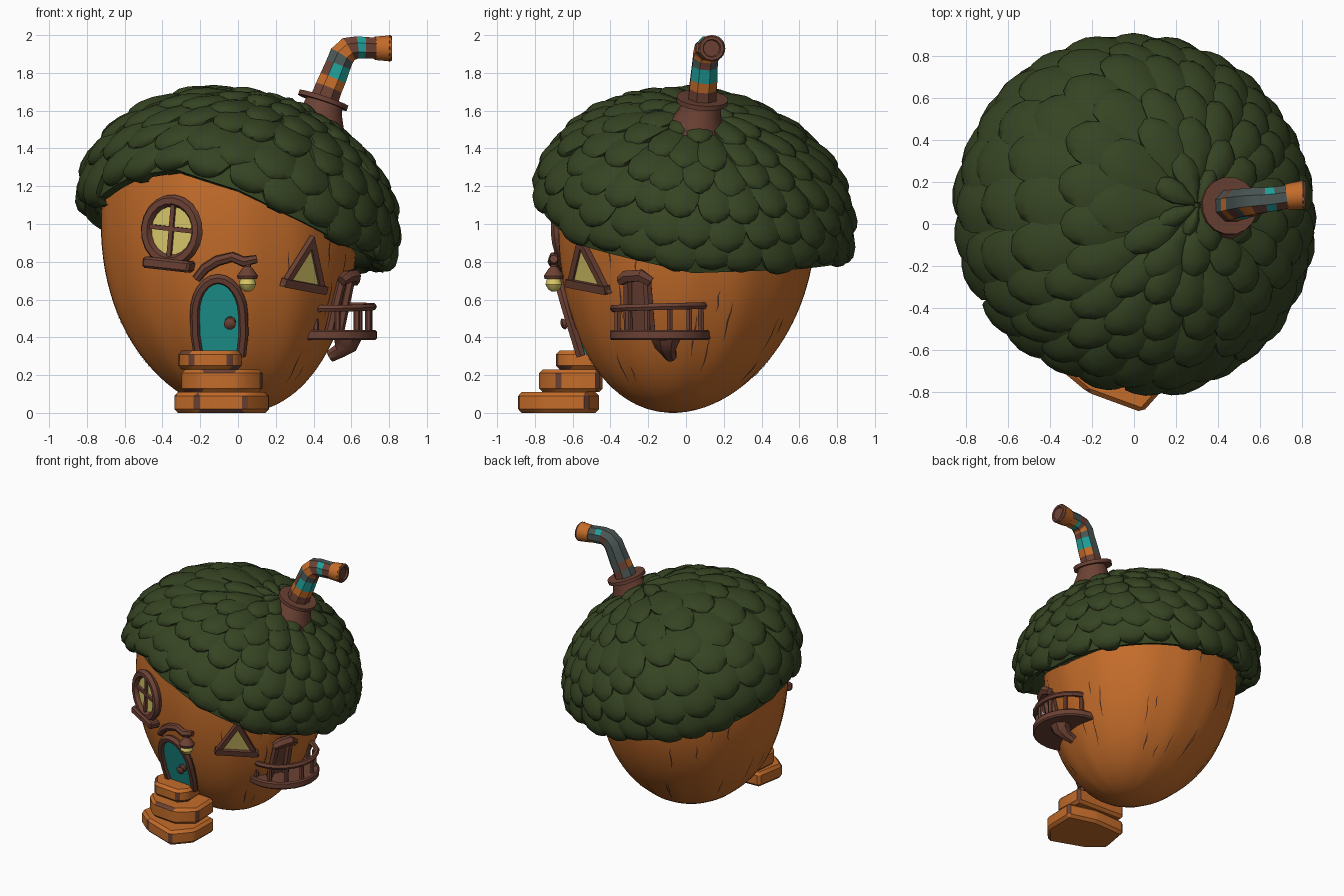
import bpy, bmesh, math, random
from mathutils import Vector, Matrix

if "Cube" in bpy.data.objects:
    bpy.data.objects.remove(bpy.data.objects["Cube"])
random.seed(4)
V, pi, cos, sin, rad = Vector, math.pi, math.cos, math.sin, math.radians

def material(name, *c):
    m = bpy.data.materials.new(name)
    m.diffuse_color = (*c, 1)
    m.use_nodes = True
    m.node_tree.nodes["Principled BSDF"].inputs["Base Color"].default_value = m.diffuse_color
    return m
ORANGE = material("acorn_orange", .55, .150, .023)
BROWN = material("wood_brown", .150, .053, .034)
DARK = material("dark_crack_brown", .085, .034, .022)
GREEN = material("leaf_green", .036, .057, .016)
TEAL = material("door_teal", .014, .35, .32)
YELLOW = material("window_yellow", .70, .58, .14)
SLATE = material("pipe_slate", .07, .095, .09)

def make(name, verts, faces, mats, idx=None, angle=40, bevel=0):
    me = bpy.data.meshes.new(name)
    me.from_pydata([tuple(v) for v in verts], [], faces)
    for m in mats if isinstance(mats, list) else [mats]:
        me.materials.append(m)
    if idx:
        me.polygons.foreach_set("material_index", idx)
    bm = bmesh.new()
    bm.from_mesh(me)
    bmesh.ops.recalc_face_normals(bm, faces=bm.faces)
    if bevel:
        r = bmesh.ops.bevel(bm, geom=bm.edges[:], offset=bevel, segments=1, affect='EDGES')
        if isinstance(mats, list):      # worn edges show the second colour
            for f in r["faces"]:
                f.material_index = int(random.random() < .25)
    for f in bm.faces:
        f.smooth = True
    bm.to_mesh(me)
    bm.free()
    me.set_sharp_from_angle(angle=rad(angle))
    ob = bpy.data.objects.new(name, me)
    bpy.context.scene.collection.objects.link(ob)
    return ob

def grid_faces(rows, cols, wrap, o=0):
    return [(o + i*cols + j, o + i*cols + (j+1) % cols, o + (i+1)*cols + (j+1) % cols, o + (i+1)*cols + j)
            for i in range(rows-1) for j in range(cols if wrap else cols-1)]

def sweep(name, pts, radii, mats, n=6, ref=(0, 1, 0), closed=False, rule=None):
    """Tube along points, with mitred corners."""
    pts, ref, k = [V(p) for p in pts], V(ref), len(pts)
    radii = radii if isinstance(radii, list) else [radii]*k
    vs = []
    for i, p in enumerate(pts):
        a = (p - pts[i-1]) if closed or i else pts[1] - p
        b = (pts[(i+1) % k] - p) if closed or i < k-1 else a
        a, b = a.normalized(), b.normalized()
        b = a if a.dot(b) < -.8 else b      # path turning back inside itself
        t = (a + b).normalized()
        e1 = (ref - t*ref.dot(t)).normalized()
        e2 = (t if i < k-1 or rule is None or a.x > 0 else -t).cross(e1) / max(.45, t.dot(a))
        for j in range(n):
            q = 2*pi*(j+.5)/n
            vs.append(p + radii[i]*(e1*cos(q) + e2*sin(q)))
    fs = grid_faces(k, n, True)
    if closed:
        fs += [((k-1)*n+j, (k-1)*n+(j+1) % n, (j+1) % n, j) for j in range(n)]
    else:
        fs += [tuple(range(n)), tuple(range((k-1)*n, k*n))]
    return make(name, vs, fs, mats, [rule(f//n, f % n) for f in range(len(fs))] if rule else None)

def plate(name, outline, M, z0, z1, mats, bevel=0):
    n = len(outline)
    vs = [M @ V((x, y, z)) for z in (z0, z1) for x, y in outline]
    fs = grid_faces(2, n, True) + [tuple(range(n)), tuple(range(n, 2*n))]
    return make(name, vs, fs, mats, angle=30, bevel=bevel)

# Rim height of the cap by compass direction
RIM = [(0, .74), (45, .76), (90, .80), (135, .90), (180, 1.07), (205, 1.14), (225, 1.25),
       (245, 1.29), (270, 1.18), (290, 1.04), (315, .88), (360, .74)]
def rim(phi):
    d = math.degrees(phi) % 360
    for (a, za), (b, zb) in zip(RIM, RIM[1:]):
        if d <= b:
            return za + (zb-za)*(d-a)/(b-a)

# Acorn body: lopsided half ellipsoid with shallow ridges
def body(a, z):
    r = .68*math.sqrt(max(0, 1-(1-z)**2))*(1 + .006*cos(13*a))
    return V((-.05+.06*(1-z)**3 + r*cos(a), .005-.075*(1-z)**2 + r*sin(a), z))
N, R = 78, 26
vs = [body(2*pi*j/N, .0005 + (rim(2*pi*j/N)+.09)*(i/(R-1))**1.6) for i in range(R) for j in range(N)]
make("acorn_body", vs, grid_faces(R, N, True) + [tuple(range(N))], ORANGE, angle=60)

def wall(a, z, roll=0):
    """Frame on the body: local x right, y up the wall, z outward."""
    p, e = body(a, z), .02
    u = (body(a, z+e) - body(a, z-e)).normalized()
    n = V((cos(a), sin(a), 0))
    n = (n - u*n.dot(u)).normalized()
    x = u.cross(n)
    return Matrix(((x.x, u.x, n.x, p.x), (x.y, u.y, n.y, p.y), (x.z, u.z, n.z, p.z), (0, 0, 0, 1))) \
        @ Matrix.Rotation(rad(roll), 4, 'Z')

# Cracks in the shell: thin slivers along the body
vs, fs = [], []
for c in range(30):
    a, z, L = random.uniform(0, 2*pi), random.uniform(.1, .8), random.uniform(.07, .22)
    w, o = random.uniform(.003, .006), len(vs)
    for i in range(5):
        M = wall(a + .008*sin(2*i+c), z + L*i/4)
        k = w*sin(pi*(i+.15)/4.3)
        vs += [M @ V((-k, 0, .003)), M @ V((k, 0, .003))]
    fs += grid_faces(5, 2, False, o)
make("shell_cracks", vs, fs, DARK)

# Cap: tilted ellipsoid; rows run from a crown point to the rim
A, B, C = .828, .625, V((0, .035, 1.04))
TILT = Matrix.Rotation(rad(15), 3, 'Y') @ Matrix.Rotation(rad(-10), 3, 'X')
INV = TILT.inverted()
def unit(d):
    q = INV @ d
    return V((q.x/A, q.y/A, q.z/B))
def rim_dir(phi):
    lo, hi, z = -1.3, 1.3, rim(phi)
    for _ in range(30):
        m = (lo+hi)/2
        q = unit(V((cos(phi)*cos(m), sin(phi)*cos(m), sin(m))))
        if C.z + sin(m)/q.length < z:
            lo = m
        else:
            hi = m
    return q.normalized()
CROWN = unit(V((.29, .05, .55))).normalized()
def cap(phi, t, off=0):
    d1 = rim_dir(phi)
    w = CROWN.angle(d1)
    d = (CROWN*sin((1-t)*w) + d1*sin(t*w))/sin(w)
    n = (TILT @ V((d.x/A, d.y/A, d.z/B))).normalized()
    return C + TILT @ V((d.x*A, d.y*A, d.z*B)) + n*off
rows = [(.005 + .995*i/12, 0) for i in range(13)] + [(1, -.06), (.94, -.12), (.85, -.14)]
vs = [cap(2*pi*j/72, t, o) for t, o in rows for j in range(72)]
make("cap_shell", vs, grid_faces(len(rows), 72, True) + [tuple(range(72))], GREEN)

# Overlapping puffy leaves, each a rounded patch with a skirt; the lowest row curls under
ROWS, vs, fs = 7, [], []
VV, UU = [0, .4, .62, .8, .92, 1, 1], [-1, -1, -.6, 0, .6, 1, 1]
PUFF = [.008, .03, .044, .05, .046, .032, -.03]
for k in range(1, ROWS+1):
    n = max(8, round(26*sin(min(pi/2, 1.75*k/ROWS))))
    for j in range(n):
        tip = (k + (random.uniform(-.22, .22) if k < ROWS else random.uniform(-.12, .2)))/ROWS
        mid, o, lift = 2*pi*(j + k % 2*.5 + random.uniform(-.12, .12))/n, len(vs), random.uniform(0, .008)
        for r, v in enumerate(VV):
            half = pi/n*1.22*(1 if v < .45 else math.sqrt(1-((v-.45)/.575)**2))
            for c, u in enumerate(UU):
                curl = (0, 0, 0, .004, .014, .03, .04)[r] if k == ROWS else 0
                off = -.03 if r == 6 or c in (0, 6) else PUFF[r] + lift - .02*u*u
                vs.append(cap(mid + u*half, max(.01, tip - 1.9/ROWS*(1-v)), off - curl))
        fs += grid_faces(7, 7, False, o)
make("cap_leaves", vs, fs, GREEN, angle=50)

# Chimney: flared base, flange, banded bent pipe and open end collar
sweep("chimney_base", [(.395, .045, 1.38), (.41, .048, 1.45), (.425, .06, 1.53), (.445, .08, 1.6), (.46, .09, 1.65)],
      [.18, .172, .14, .11, .098], BROWN, 16)
sweep("chimney_flange", [(.447, .085, 1.643), (.455, .087, 1.667)], .138, BROWN, 16)
bands = [1, 0, 2, 3, 0, 1, 2, 0, 2]
sweep("chimney_pipe", [(.45, .085, 1.64), (.48, .09, 1.72), (.502, .095, 1.77), (.53, .1, 1.84), (.55, .105, 1.89),
      (.585, .11, 1.925), (.63, .115, 1.935), (.67, .12, 1.933), (.74, .13, 1.93)],
      [.082, .078, .077, .073, .072, .068, .063, .062, .06], [ORANGE, BROWN, TEAL, SLATE], 8,
      rule=lambda i, j: 3 if j in (0, 1, 7) and random.random() < .7 else
      random.choice([bands[i]]*5 + [1]))
sweep("chimney_end", [(.725, .128, 1.93), (.805, .138, 1.93)], [.064, .071], [ORANGE], 12)
ring = [(.797, .137, 1.93 + .056*cos(2*pi*i/12)) for i in range(12)]
ring = [(.803, .137 + .056*sin(2*pi*i/12), z) for i, (x, y, z) in enumerate(ring)]
sweep("chimney_mouth_rim", ring, .015, BROWN, 6, (1, 0, 0), True)
sweep("chimney_mouth", [(.80, .137, 1.93), (.808, .138, 1.93)], .046, BROWN, 12)

# Door with arched frame and knob
M = wall(rad(-95.5), .515, -3)
arch = [(-.112, -.22), (-.127, -.1)] + [(-.127*cos(q), .01 + .195*sin(q)) for q in [pi*i/12 for i in range(13)]] \
    + [(.127, -.1), (.112, -.22)]
nrm = M.to_3x3() @ V((0, 0, 1))
plate("door", arch, M, -.05, .015, TEAL)
sweep("door_frame", [M @ V((x, y, .01)) for x, y in arch], .027, BROWN, 6, nrm)
sweep("door_knob", [M @ V((.06, -.03, z)) for z in (.01, .025, .035, .055, .067)], [.03, .03, .02, .032, .016],
      BROWN, 10, (0, 0, 1))

# Branch over the door with hanging lantern
sweep("door_branch", [(-.22, -.64, .71), (-.175, -.66, .765), (-.11, -.68, .805), (-.03, -.70, .825), (.03, -.705, .80),
      (.1, -.70, .815)], [.024, .027, .028, .026, .028, .022], BROWN, 7)
def spin(name, x, y, prof, mat):
    sweep(name, [(x, y, z) for z, r in prof], [r for z, r in prof], mat, 10)
spin("lantern_hat", .05, -.70, [(.82, .02), (.775, .018), (.765, .028), (.725, .056), (.708, .05)], BROWN)
spin("lantern_glass", .05, -.70, [(.71, .038), (.68, .046), (.655, .032), (.642, .012)], YELLOW)

# Round window with cross bars and sill
M = wall(rad(-115.7), .965, -6)
nrm = M.to_3x3() @ V((0, 0, 1))
circle = [(.15*cos(2*pi*i/20), .16*sin(2*pi*i/20)) for i in range(20)]
plate("round_window_glass", circle, M, -.05, .01, YELLOW)
sweep("round_window_frame", [M @ V((x, y, .012)) for x, y in circle], .031, BROWN, 6, nrm, True)
for name, pts in (("upright_bar", ((0, -.15), (0, .15))), ("cross_bar", ((-.15, .01), (.15, .01)))):
    sweep(name, [M @ V((x, y, .015)) for x, y in pts], .017, BROWN, 4, nrm)
plate("round_window_sill", [(-.14, -.21), (.13, -.21), (.14, -.15), (-.14, -.15)], M, -.04, .055, BROWN, .012)

# Triangular window
tri = [V((.383, -.55, .905)), V((.248, -.60, .69)), V((.437, -.42, .655))]
nrm = (tri[1]-tri[0]).cross(tri[2]-tri[0]).normalized()
nrm = nrm if nrm.y < 0 else -nrm
make("triangle_window_glass", [p + nrm*o for o in (-.05, .012) for p in tri],
     [(0, 1, 2), (3, 4, 5), (0, 1, 4, 3), (1, 2, 5, 4), (2, 0, 3, 5)], YELLOW)
sweep("triangle_window_frame", [p + nrm*.008 for p in tri], .024, BROWN, 4, nrm, True)
side = (tri[2]-tri[1])*.08
sweep("triangle_window_sill", [tri[1]-side+nrm*.012, tri[2]+side+nrm*.012], .031, BROWN, 4, nrm)

# Balcony: rounded floor, rail on posts, bracket below
M = Matrix.Translation((.48, -.14, 0)) @ Matrix.Rotation(rad(-17), 4, 'Z')
def arc(k, rx, ry):
    return [(rx*cos(q), ry*sin(q)) for q in [-pi/2 + pi*i/k for i in range(k+1)]]
plate("balcony_floor", [(-.12, -.25)] + arc(12, .255, .265) + [(-.12, .25)], M, .385, .44, BROWN, .01)
sweep("balcony_rail", [M @ V((x, y, .56 + .03*y)) for x, y in arc(12, .235, .245)], .02, BROWN, 6, (0, 0, 1))
for x, y in arc(6, .22, .23):
    sweep("balcony_post", [M @ V((x, y, .43)), M @ V((x, y, .56))], .017, BROWN, 6)
sweep("balcony_bracket", [M @ V(p) for p in ((.08, .06, .395), (.075, .06, .36), (.045, .06, .33), (-.01, .06, .30))],
      [.085, .065, .042, .034], BROWN, 8)

# Balcony doorway with posts and hood
M = wall(rad(-22.5), .58)
plate("balcony_door", [(-.06, -.16), (.06, -.16), (.06, .13), (-.06, .13)], M, -.05, .008, BROWN)
for s in (-1, 1):
    sweep("balcony_door_post", [M @ V((s*.066, -.16, .025)), M @ V((s*.055, .13, .015))], .026, BROWN, 6)
sweep("balcony_hood", [M @ V(p) for p in ((-.09, .125, .03), (-.05, .155, .04), (.03, .165, .04), (.085, .13, .03))],
      [.028, .036, .036, .028], BROWN, 6, (0, 0, 1))

# Chunky worn steps
I = Matrix()
plate("bottom_step", [(.04, -.895), (.16, -.76), (.165, -.52), (-.05, -.46), (-.30, -.47), (-.34, -.70), (-.22, -.80)],
      I, 0, .11, [ORANGE, BROWN], .02)
plate("middle_step", [(.0, -.78), (.13, -.68), (.12, -.46), (-.28, -.44), (-.30, -.66), (-.20, -.76)],
      I, .11, .23, [ORANGE, BROWN], .02)
plate("top_step", [(-.04, -.69), (.02, -.62), (.01, -.42), (-.27, -.40), (-.32, -.56), (-.25, -.67)],
      I, .23, .33, [ORANGE, BROWN], .02)
